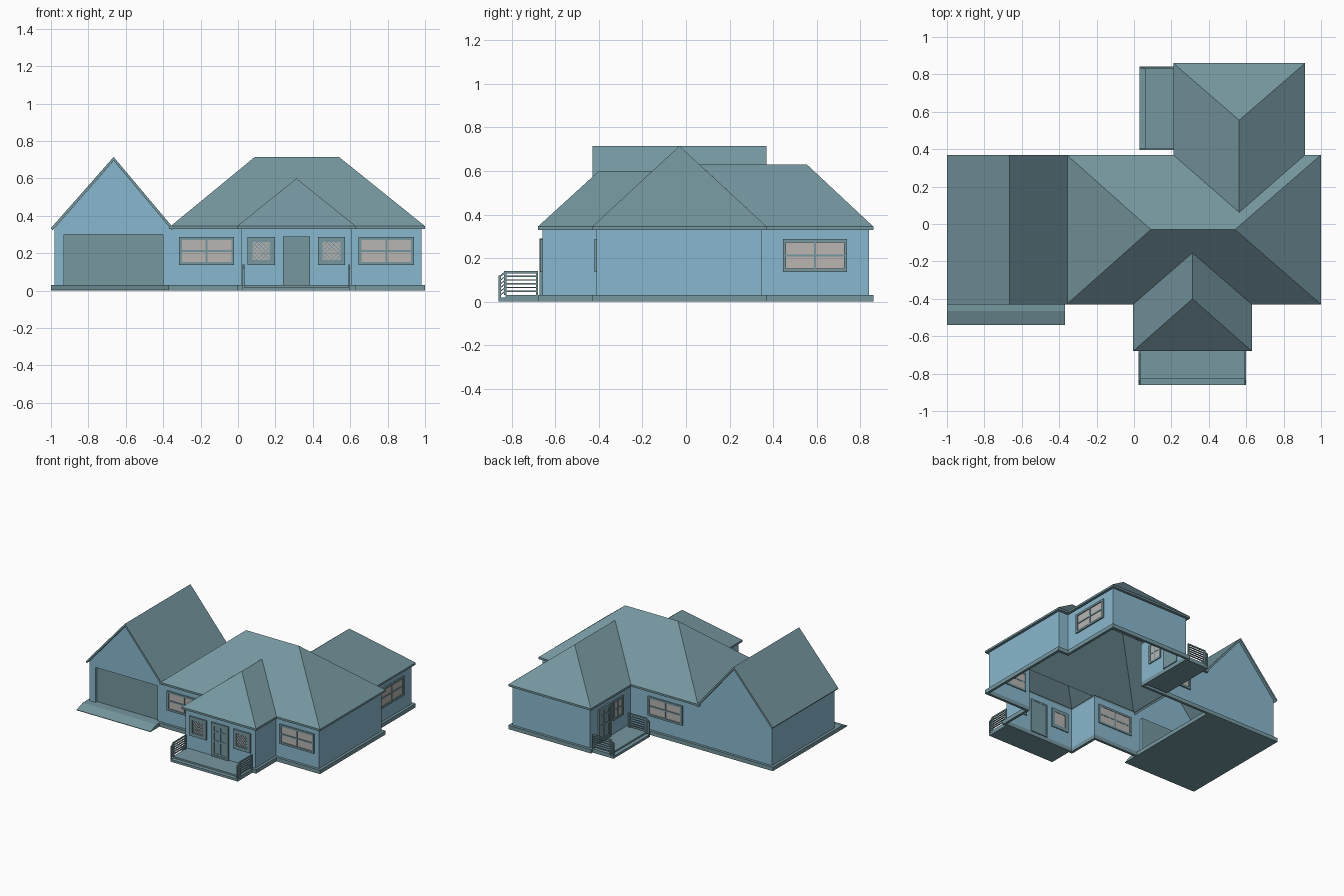
import bpy, bmesh
from math import radians, sqrt
from mathutils import Matrix, Vector

if "Cube" in bpy.data.objects:
    bpy.data.objects.remove(bpy.data.objects["Cube"])


def mat(name, c):
    m = bpy.data.materials.new(name)
    m.diffuse_color = (*c, 1)
    m.use_nodes = True
    m.node_tree.nodes["Principled BSDF"].inputs["Base Color"].default_value = m.diffuse_color
    return m


WALL = mat("wall_blue", (0.25, 0.48, 0.62))
TRIM = mat("slate_trim", (0.18, 0.31, 0.35))
PANE = mat("pane_grey", (0.48, 0.46, 0.45))


def finish(bm, name, m, place=Matrix(), fix=True):
    if fix:
        bmesh.ops.recalc_face_normals(bm, faces=bm.faces)
    me = bpy.data.meshes.new(name)
    bm.to_mesh(me)
    bm.free()
    me.materials.append(m)
    ob = bpy.data.objects.new(name, me)
    ob.matrix_world = place
    bpy.context.collection.objects.link(ob)
    return ob


def box(bm, x0, x1, y0, y1, z0, z1, rot=Matrix(), drop=0):
    """Box from its limits; rot turns it on its centre, drop lowers its -y end."""
    c = Vector(((x0 + x1) / 2, (y0 + y1) / 2, (z0 + z1) / 2))
    vs = bmesh.ops.create_cube(bm, size=1, matrix=Matrix.Translation(c) @ rot
                               @ Matrix.Diagonal((x1 - x0, y1 - y0, z1 - z0, 1)))["verts"]
    for v in vs:
        if drop and v.co.y < c.y:
            v.co.z -= drop


def faces(bm, *polys):
    for p in polys:
        bm.faces.new([bm.verts.new(c) for c in p])


def prism(name, pts, a, b, axis, m):
    """Closed profile extruded along x or y."""
    at = (lambda p, t: (t, *p)) if axis == "x" else (lambda p, t: (p[0], t, p[1]))
    bm = bmesh.new()
    lo, hi = ([bm.verts.new(at(p, t)) for p in pts] for t in (a, b))
    bm.faces.new(lo)
    bm.faces.new(hi)
    for i in range(len(pts)):
        j = (i + 1) % len(pts)
        bm.faces.new((lo[i], lo[j], hi[j], hi[i]))
    finish(bm, name, m)


# House footprint; eaves and footing follow the same line 0.02 further out
def footprint(o):
    return [(-.37, -.41 - o), (.015 - o, -.41 - o), (.015 - o, -.66 - o), (.61 + o, -.66 - o),
            (.61 + o, -.41 - o), (.98 + o, -.41 - o), (.98 + o, .35 + o), (.895 + o, .35 + o),
            (.895 + o, .84 + o), (.23 - o, .84 + o), (.23 - o, .35 + o), (-.37, .35 + o)]


def ring(name, z0, z1):
    rows = [footprint(o) for o in (0, .02, .02, 0)]
    bm = bmesh.new()
    rows = [[bm.verts.new((*p, z)) for p in r] for r, z in zip(rows, (z0, z0, z1, z1))]
    for k in range(4):
        a, b = rows[k], rows[(k + 1) % 4]
        for i in range(len(a) - 1):
            bm.faces.new((a[i], a[i + 1], b[i + 1], b[i]))
    finish(bm, name, TRIM)


ring("footing", 0, .03)
ring("eaves", .33, .345)

# House walls
bm = bmesh.new()
fp = footprint(0)
faces(bm, *[[(*p, .03), (*q, .03), (*q, .335), (*p, .335)] for p, q in zip(fp, fp[1:])])
finish(bm, "house_walls", WALL, fix=False)

# Hipped main roof
E, H = .345, .715
A, B, C, D = (-.36, -.43, E), (1, -.43, E), (1, .37, E), (-.36, .37, E)
R0, R1 = (.09, -.03, H), (.54, -.03, H)
bm = bmesh.new()
faces(bm, (A, B, R1, R0), (B, C, R1), (C, D, R0, R1), (D, A, R0))
finish(bm, "main_roof", TRIM, fix=False)


# Hipped wing roofs that die into the main roof
def wing_roof(name, x0, x1, y_out, y_hip, y_main, y_end, z):
    xc = (x0 + x1) / 2
    hip, end = (xc, y_hip, z), (xc, y_end, z)
    polys = [[(x0, y_main, E), (x0, y_out, E), hip, end],
             [(x0, y_out, E), (x1, y_out, E), hip],
             [(x1, y_out, E), (x1, y_main, E), end, hip]]
    if y_out > y_main:
        polys = [p[::-1] for p in polys]
    bm = bmesh.new()
    faces(bm, *polys)
    finish(bm, name, TRIM, fix=False)


wing_roof("front_wing_roof", -.005, .63, -.68, -.40, -.43, -.154, .60)
wing_roof("rear_wing_roof", .21, .915, .86, .555, .37, .062, .63)

# Garage: gabled walls, roof, door and slab with ramp
bm = bmesh.new()
gable = [(-.36, .03), (-.36, .335), (-.665, .695), (-.98, .335), (-.98, .03)]
notch = [(-.93, .03), (-.93, .30), (-.40, .30), (-.40, .03)]
faces(bm, [(x, .35, z) for x, z in gable], [(x, -.41, z) for x, z in (gable + notch)[::-1]],
      [(-.98, .35, .03), (-.98, .35, .335), (-.98, -.41, .335), (-.98, -.41, .03)])
bmesh.ops.triangulate(bm, faces=[f for f in bm.faces if len(f.verts) > 5])
finish(bm, "garage_walls", WALL, fix=False)
prism("garage_roof", [(-1, .335), (-.665, .715), (-.345, .335), (-.353, .323),
                      (-.665, .695), (-.992, .323)], -.43, .37, "y", TRIM)
bm = bmesh.new()
box(bm, -.93, -.40, -.393, -.385, .03, .30)
finish(bm, "garage_door", TRIM)
bm = bmesh.new()
for x in (-.933, -.40):
    box(bm, x, x + .003, -.41, -.385, .03, .30)
box(bm, -.93, -.40, -.41, -.385, .30, .303)
finish(bm, "garage_door_jamb", WALL)
prism("garage_slab", [(.37, 0), (.37, .03), (-.465, .03), (-.54, .004), (-.54, 0)],
      -1, -.37, "x", TRIM)


# Openings are modelled facing -y, then turned onto their wall
def place(x, y, deg):
    return Matrix.Translation((x, y, 0)) @ Matrix.Rotation(radians(deg), 4, "Z")


def border(bm, h, z0, z1, t, d=.01):
    for s in (-h, h - t):
        box(bm, s, s + t, -d, .007, z0, z1)
    for z in (z0, z1 - t):
        box(bm, -h + t, h - t, -d, .007, z, z + t)


def window(name, x, y, deg, w, lattice=False):
    z0, z1, h = .137, .287, w / 2
    t = .026 if lattice else .015
    zc, P = (z0 + z1) / 2, place(x, y, deg)
    bm = bmesh.new()
    border(bm, h, z0, z1, t)
    if lattice:
        s = h - t
        for k in range(-3, 4):
            d = k * s * sqrt(2) / 4
            n = s * sqrt(2) - abs(d)
            for sg in (1, -1):
                c = d / sqrt(2)
                box(bm, sg * c - n, sg * c + n, -.007, -.003, zc + c - .0015, zc + c + .0015,
                    Matrix.Rotation(radians(45 * sg), 4, "Y"))
    else:
        box(bm, -.005, .005, -.008, .006, z0 + t, z1 - t)
        for s in (-1, 1):
            a, b = sorted((s * .005, s * (h - t)))
            box(bm, a, b, -.008, .006, zc - .005, zc + .005)
    finish(bm, name + "_frame", TRIM, P)
    bm = bmesh.new()
    box(bm, -h + t, h - t, -.003, .004, z0 + t, z1 - t)
    finish(bm, name + "_pane", PANE, P)


def door(name, x, y, deg):
    bm = bmesh.new()
    border(bm, .073, .03, .29, .012, .012)
    box(bm, -.061, .061, -.004, .005, .03, .278)
    # Stiles and rails leave sunken panels
    for u in (-.055, 0, .055):
        box(bm, u - .006, u + .006, -.008, .0, .042, .278)
    for z in (.048, .15, .222, .27):
        box(bm, -.061, .061, -.0075, .0, z - .007, z + .007)
    finish(bm, name, TRIM, place(x, y, deg))


window("front_left_window", -.168, -.41, 0, .295)
window("front_right_window", .793, -.41, 0, .295)
window("wing_left_window", .125, -.66, 0, .146, True)
window("wing_right_window", .50, -.66, 0, .146, True)
window("rear_wing_window", .895, .592, 90, .295)
window("back_window", -.07, .35, 180, .295)
window("rear_door_window", .23, .505, -90, .125)
door("front_door", .313, -.66, 0)
door("rear_door", .23, .67, -90)


# Porches: floor, step and slatted railings with a short sloped end
def porch(name, x, y, deg, w):
    h, P = w / 2, place(x, y, deg)
    bm = bmesh.new()
    box(bm, -h, h, -.17, 0, 0, .03)
    box(bm, -h, h, -.20, -.17, 0, .018)
    finish(bm, name + "_floor", TRIM, P)
    bm = bmesh.new()
    for s in (-h, h - .01):
        for yp, z0, z1 in ((-.03, .03, .14), (-.175, .03, .14), (-.20, .018, .12)):
            box(bm, s, s + .01, yp, yp + .01, z0, z1)
        for k in range(6):
            z = .045 + k * .017
            t = .010 if k == 5 else .006
            box(bm, s + .001, s + .009, -.165, -.03, z, z + t)
            box(bm, s + .001, s + .009, -.195, -.17, z, z + t, drop=.02)
    finish(bm, name + "_railings", TRIM, P)


porch("front_porch", .3125, -.66, 0, .575)
porch("rear_porch", .23, .618, -90, .446)
